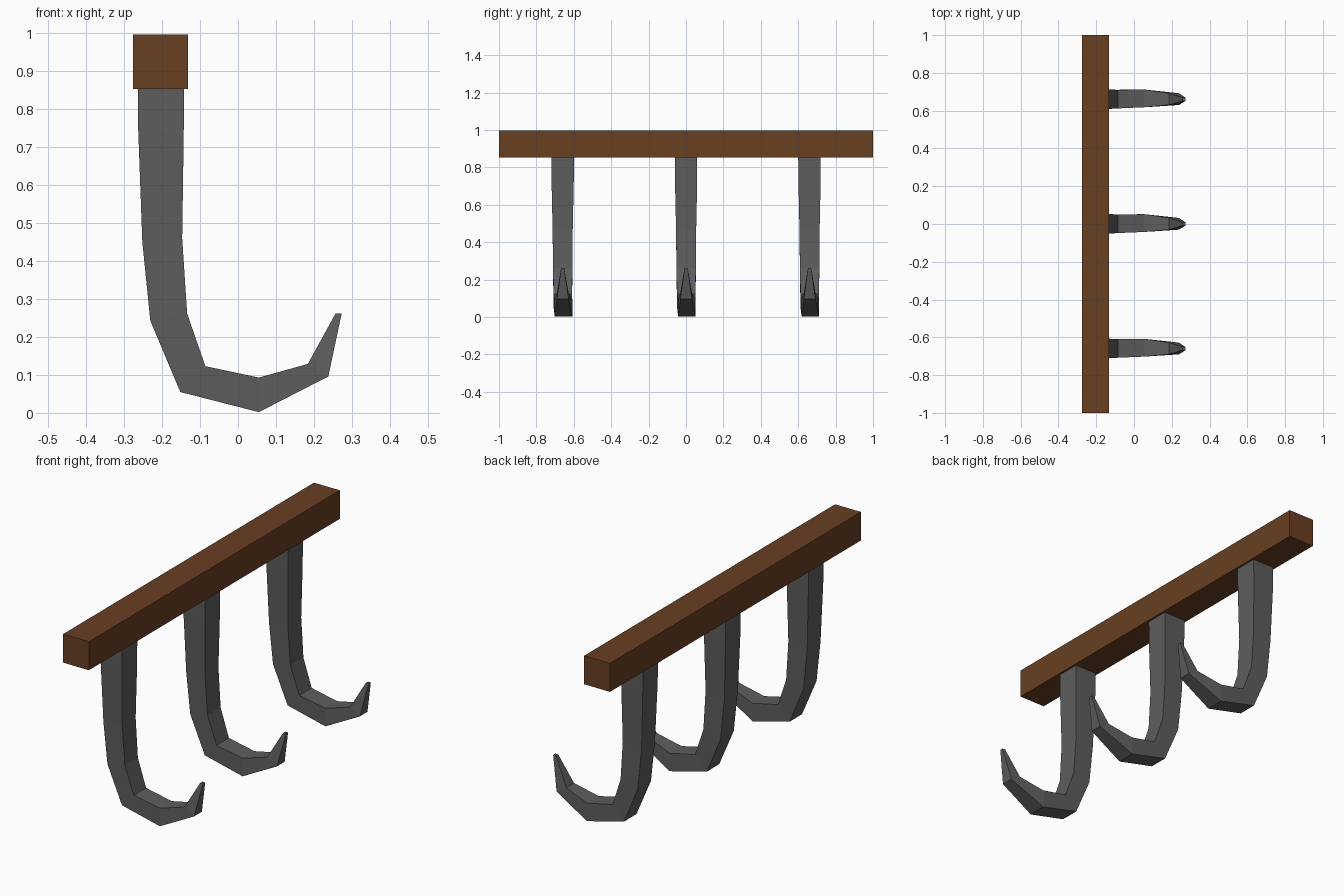
import bpy, bmesh

if "Cube" in bpy.data.objects:
    bpy.data.objects.remove(bpy.data.objects["Cube"])


def material(name, color):
    m = bpy.data.materials.new(name)
    m.diffuse_color = (*color, 1)
    m.use_nodes = True
    m.node_tree.nodes["Principled BSDF"].inputs["Base Color"].default_value = m.diffuse_color
    return m


def add_object(name, bm, mat):
    bmesh.ops.recalc_face_normals(bm, faces=bm.faces)
    mesh = bpy.data.meshes.new(name)
    bm.to_mesh(mesh)
    bm.free()
    mesh.materials.append(mat)
    ob = bpy.data.objects.new(name, mesh)
    bpy.context.collection.objects.link(ob)
    return ob


wood = material("wood", (0.14, 0.05, 0.016))
iron = material("iron", (0.11, 0.11, 0.11))

# Square wooden rail
bm = bmesh.new()
bmesh.ops.create_cube(bm, size=1)
for v in bm.verts:
    v.co = (-0.204 + v.co.x * 0.144, v.co.y * 2, 0.925 + v.co.z * 0.144)
add_object("rail", bm, wood)

# Hook sections: outer x, z, inner x, z, then low and high side in y
SECTIONS = [
    (-0.263, 0.856, -0.142, 0.856, -0.060, 0.060),
    (-0.263, 0.75, -0.143, 0.73, -0.059, 0.060),
    (-0.252, 0.45, -0.147, 0.46, -0.053, 0.054),
    (-0.231, 0.243, -0.134, 0.262, -0.051, 0.053),
    (-0.152, 0.055, -0.086, 0.123, -0.048, 0.050),
    (0.055, 0.002, 0.055, 0.093, -0.042, 0.052),
    (0.238, 0.096, 0.184, 0.129, -0.030, 0.032),
    (0.273, 0.262, 0.257, 0.262, -0.008, 0.009),
]


def make_hook(name, y):
    bm = bmesh.new()
    rings = []
    for ox, oz, ix, iz, lo, hi in SECTIONS:
        rings.append([bm.verts.new(p) for p in (
            (ox, lo, oz), (ix, lo, iz), (ix, hi, iz), (ox, hi, oz))])
    for a, b in zip(rings, rings[1:]):
        for i in range(4):
            j = (i + 1) % 4
            bm.faces.new((a[i], a[j], b[j], b[i]))
    bm.faces.new(rings[0])
    bm.faces.new(rings[-1])
    add_object(name, bm, iron).location.y = y


# Three tapered hooks spaced along the rail
for name, y in (("front_hook", -0.66), ("middle_hook", 0), ("back_hook", 0.66)):
    make_hook(name, y)
